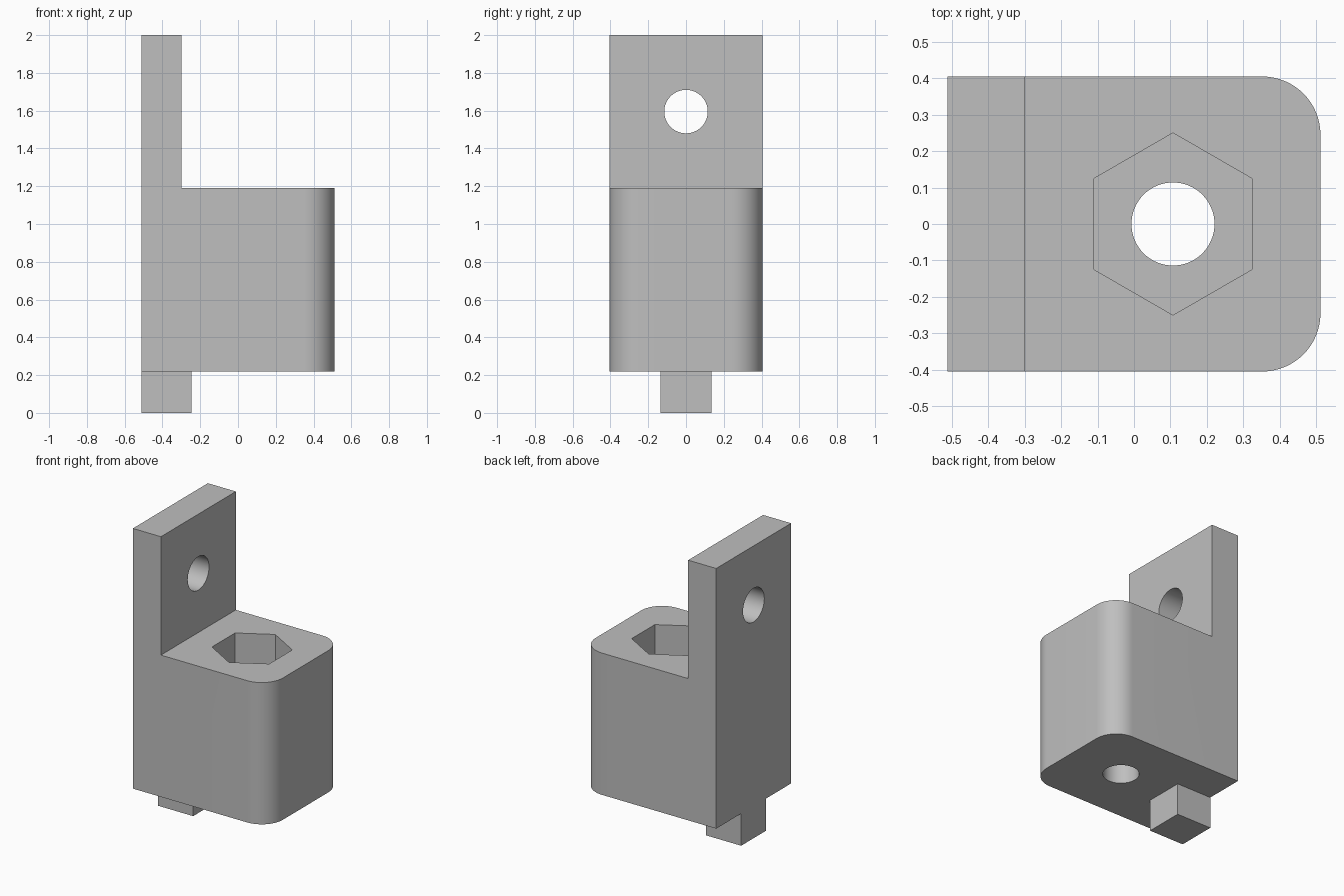
import bpy, bmesh, math
from mathutils import Matrix

cube = bpy.data.objects.get("Cube")
if cube:
    bpy.data.objects.remove(cube, do_unlink=True)

grey = bpy.data.materials.new("plain grey")
grey.use_nodes = True
GREY = (0.52, 0.52, 0.52, 1)
grey.diffuse_color = GREY
grey.node_tree.nodes["Principled BSDF"].inputs["Base Color"].default_value = GREY


def add_object(name, bm):
    bmesh.ops.recalc_face_normals(bm, faces=bm.faces)
    mesh = bpy.data.meshes.new(name)
    bm.to_mesh(mesh)
    bm.free()
    mesh.materials.append(grey)
    obj = bpy.data.objects.new(name, mesh)
    bpy.context.collection.objects.link(obj)
    return obj


def box(name, x0, x1, half_y, z0, z1):
    bm = bmesh.new()
    size = Matrix.Diagonal((x1 - x0, 2 * half_y, z1 - z0, 1))
    centre = Matrix.Translation(((x0 + x1) / 2, 0, (z0 + z1) / 2))
    bmesh.ops.create_cube(bm, size=1, matrix=centre @ size)
    return add_object(name, bm)


def prism(name, sides, radius, length, centre, rotation):
    bm = bmesh.new()
    bmesh.ops.create_cone(bm, cap_ends=True, segments=sides, radius1=radius,
                          radius2=radius, depth=length,
                          matrix=Matrix.Translation(centre) @ rotation)
    return add_object(name, bm)


def combine(target, tool, operation):
    mod = target.modifiers.new(tool.name, 'BOOLEAN')
    mod.operation, mod.object, mod.solver = operation, tool, 'EXACT'
    tool.hide_render = True
    bpy.context.view_layer.objects.active = target
    bpy.ops.object.modifier_apply(modifier=mod.name)
    bpy.data.objects.remove(tool, do_unlink=True)


LEFT, RIGHT, HALF_Y = -0.512, 0.512, 0.405
PLATE_X, BASE_Z, SHELF_Z, TOP_Z = -0.30, 0.22, 1.19, 2.0
BORE_X, POCKET_FLOOR = 0.107, 0.55

# L-shaped body: side profile extruded across the width
bm = bmesh.new()
profile = [(LEFT, BASE_Z), (RIGHT, BASE_Z), (RIGHT, SHELF_Z),
           (PLATE_X, SHELF_Z), (PLATE_X, TOP_Z), (LEFT, TOP_Z)]
face = bm.faces.new([bm.verts.new((x, -HALF_Y, z)) for x, z in profile])
ext = bmesh.ops.extrude_face_region(bm, geom=[face])
bmesh.ops.translate(bm, vec=(0, 2 * HALF_Y, 0),
                    verts=[v for v in ext["geom"] if isinstance(v, bmesh.types.BMVert)])

# Rounded vertical corners on the free end
corners = [e for e in bm.edges
           if all(abs(v.co.x - RIGHT) < 0.001 for v in e.verts)
           and abs(e.verts[0].co.z - e.verts[1].co.z) > 0.1]
bmesh.ops.bevel(bm, geom=corners, offset=0.16, segments=16, profile=0.5, affect='EDGES')
body = add_object("bracket_body", bm)

# Locating key under the plate
combine(body, box("locating_key", LEFT, -0.245, 0.135, 0, BASE_Z), 'UNION')

# Hexagonal nut pocket, bolt bore and plate hole
upright = Matrix.Identity(4)
sideways = Matrix.Rotation(math.pi / 2, 4, 'Y')
combine(body, prism("nut_pocket", 6, 0.25, 2 * (SHELF_Z - POCKET_FLOOR),
                    (BORE_X, 0, SHELF_Z), upright), 'DIFFERENCE')
combine(body, prism("bolt_bore", 64, 0.114, 1, (BORE_X, 0, 0.5), upright), 'DIFFERENCE')
combine(body, prism("plate_hole", 64, 0.115, 1, (LEFT, 0, 1.595), sideways), 'DIFFERENCE')

# Smooth the round surfaces, keep the edges crisp
bpy.ops.object.select_all(action='DESELECT')
body.select_set(True)
bpy.context.view_layer.objects.active = body
bpy.ops.object.shade_smooth_by_angle(angle=math.radians(30))
